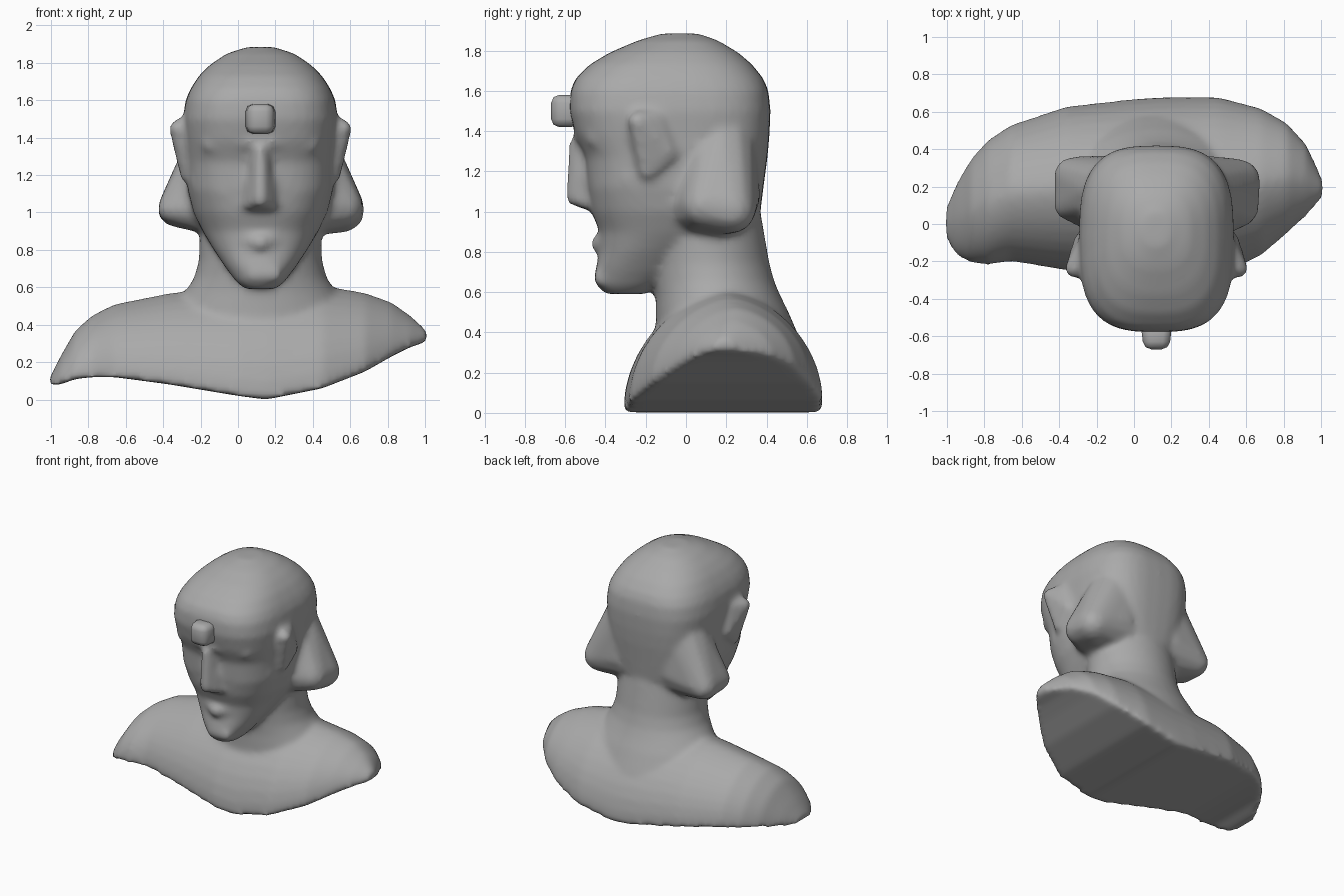
import bpy
import bmesh
from math import sin, cos, pi, copysign
from mathutils import Vector, Matrix

default_cube = bpy.data.objects.get("Cube")
if default_cube:
    bpy.data.objects.remove(default_cube, do_unlink=True)

HEAD_X = 0.12

# One clay colour for the whole sculpture
clay = bpy.data.materials.new("grey_clay")
clay.use_nodes = True
clay_colour = (0.4, 0.4, 0.4, 1)
clay.diffuse_color = clay_colour
clay.node_tree.nodes["Principled BSDF"].inputs["Base Color"].default_value = clay_colour


def signed_power(value, power):
    return copysign(abs(value) ** power, value)


def loft(bm, rings):
    """Join equal-length closed rings with quads and cap both ends."""
    rows = [[bm.verts.new(point) for point in ring] for ring in rings]
    count = len(rows[0])
    faces = [bm.faces.new(rows[0]), bm.faces.new(rows[-1][::-1])]
    for low, high in zip(rows, rows[1:]):
        for i in range(count):
            j = (i + 1) % count
            faces.append(bm.faces.new((low[i], high[i], high[j], low[j])))
    bmesh.ops.recalc_face_normals(bm, faces=faces)


def oval(z, half_width, front, back, power, count=40):
    """Horizontal superellipse on the head axis, running from front to back."""
    middle, depth = (front + back) / 2, (back - front) / 2
    angles = [2 * pi * i / count for i in range(count)]
    return [(HEAD_X + half_width * signed_power(cos(a), 2 / power),
             middle + depth * signed_power(sin(a), 2 / power), z) for a in angles]


def arch(x, front, back, base, top, count=20):
    """Upright half oval with straightened flanks and a flat bottom edge."""
    middle, depth = (front + back) / 2, (back - front) / 2
    angles = [pi * i / count for i in range(count + 1)]
    return [(x, middle - depth * signed_power(cos(a), 1.25), base + (top - base) * sin(a))
            for a in angles]


def blob(bm, balls, mirrored=False):
    """Convex skin around balls given as x offset from the head axis, y, z, radius."""
    side = -1 if mirrored else 1
    part = bmesh.new()
    for x, y, z, radius in balls:
        place = Matrix.Translation(Vector((HEAD_X + side * x, y, z)))
        bmesh.ops.create_icosphere(part, subdivisions=2, radius=radius, matrix=place)
    hull = bmesh.ops.convex_hull(part, input=part.verts[:])
    # Copy the outer skin only, leaving inner faces behind
    skin = [f for f in hull["geom"] if isinstance(f, bmesh.types.BMFace)]
    copies = {v: bm.verts.new(v.co) for v in {v for f in skin for v in f.verts}}
    faces = [bm.faces.new([copies[v] for v in f.verts]) for f in skin]
    bmesh.ops.recalc_face_normals(bm, faces=faces)
    part.free()


def finish(bm, name):
    mesh = bpy.data.meshes.new(name)
    bm.to_mesh(mesh)
    bm.free()
    mesh.materials.append(clay)
    obj = bpy.data.objects.new(name, mesh)
    bpy.context.collection.objects.link(obj)
    return obj


bust = bmesh.new()

# Shoulders: x, front, back, base height, top height
shoulders = [
    (-1.01, -0.07, 0.08, 0.08, 0.11),
    (-0.95, -0.17, 0.22, 0.08, 0.23),
    (-0.87, -0.21, 0.35, 0.11, 0.37),
    (-0.78, -0.22, 0.45, 0.12, 0.45),
    (-0.66, -0.2, 0.53, 0.12, 0.51),
    (-0.36, -0.25, 0.63, 0.08, 0.57),
    (0, -0.31, 0.67, 0.02, 0.6),
    (0.15, -0.31, 0.68, 0, 0.62),
    (0.45, -0.28, 0.68, 0.06, 0.61),
    (0.68, -0.17, 0.62, 0.15, 0.57),
    (0.82, -0.05, 0.54, 0.23, 0.52),
    (0.92, 0.04, 0.43, 0.28, 0.45),
    (1.01, 0.14, 0.24, 0.31, 0.37),
]
loft(bust, [arch(*row) for row in shoulders])

# Neck: height, half width, front, back
neck = [
    (0.2, 0.53, -0.2, 0.62),
    (0.36, 0.5, -0.15, 0.57),
    (0.5, 0.45, -0.15, 0.51),
    (0.58, 0.4, -0.15, 0.47),
    (0.65, 0.355, -0.16, 0.44),
    (0.74, 0.33, -0.17, 0.415),
    (1, 0.32, -0.17, 0.37),
]
loft(bust, [oval(*row, 2) for row in neck])

# Head: height, half width, front, back, squareness
head = [
    (0.59, 0.08, -0.4, -0.2, 2.3),
    (0.63, 0.13, -0.44, -0.13, 2.3),
    (0.71, 0.19, -0.45, -0.02, 2.3),
    (0.8, 0.25, -0.43, 0.06, 2.4),
    (0.9, 0.31, -0.43, 0.25, 2.5),
    (1, 0.36, -0.47, 0.37, 2.6),
    (1.12, 0.39, -0.49, 0.385, 2.8),
    (1.27, 0.4, -0.5, 0.405, 2.9),
    (1.38, 0.405, -0.55, 0.415, 3),
    (1.5, 0.415, -0.58, 0.42, 3),
    (1.6, 0.4, -0.575, 0.41, 3),
    (1.66, 0.375, -0.55, 0.385, 2.9),
    (1.73, 0.33, -0.48, 0.33, 2.8),
    (1.79, 0.27, -0.38, 0.26, 2.6),
    (1.85, 0.18, -0.24, 0.16, 2.4),
    (1.885, 0.07, -0.12, 0.06, 2),
]
loft(bust, [oval(*row) for row in head])

# Nose, lips and chin
blob(bust, [(0, -0.54, 1.34, 0.04), (0, -0.56, 1.07, 0.04),
            (-0.06, -0.49, 1.04, 0.03), (0.06, -0.49, 1.04, 0.03)])
blob(bust, [(-0.1, -0.37, 0.86, 0.05), (0, -0.42, 0.84, 0.055), (0.1, -0.37, 0.86, 0.05)])
blob(bust, [(-0.03, -0.41, 0.67, 0.05), (0.07, -0.41, 0.67, 0.05)])

# Brows, cheekbones and ears on both sides
for mirrored in (False, True):
    blob(bust, [(0.06, -0.51, 1.38, 0.05), (0.26, -0.44, 1.37, 0.06)], mirrored)
    blob(bust, [(0.18, -0.38, 1.12, 0.09), (0.29, -0.27, 1.17, 0.09)], mirrored)
    blob(bust, [(0.44, -0.24, 1.45, 0.05), (0.39, -0.14, 1.46, 0.05),
                (0.4, -0.08, 1.29, 0.04), (0.38, -0.19, 1.2, 0.05)], mirrored)

# Hair lobes flaring behind the jaw, larger on the left
blob(bust, [(0.23, 0.18, 1.36, 0.17), (0.21, 0.05, 1.04, 0.17), (0.21, 0.19, 1.07, 0.18),
            (0.44, 0.09, 1.03, 0.11), (0.44, 0.23, 1.01, 0.12)])
blob(bust, [(0.23, 0.18, 1.34, 0.17), (0.19, 0.06, 1.03, 0.17), (0.2, 0.19, 1.06, 0.18),
            (0.47, 0.1, 1.02, 0.08), (0.45, 0.26, 1.02, 0.1)], mirrored=True)

# Fuse the parts into one soft sculpted surface
bust_object = finish(bust, "bust")
fuse = bust_object.modifiers.new("fuse", "REMESH")
fuse.mode = "VOXEL"
fuse.voxel_size = 0.02
fuse.use_smooth_shade = True
soften = bust_object.modifiers.new("soften", "SMOOTH")
soften.factor = 0.5
soften.iterations = 8

# Rounded knob on the forehead, tapering forwards
knob = bmesh.new()
bmesh.ops.create_cube(knob, size=1, matrix=Matrix.LocRotScale(
    Vector((HEAD_X, -0.6, 1.5)), None, Vector((0.17, 0.14, 0.16))))
for vert in knob.verts:
    if vert.co.y < -0.6:
        vert.co.x = HEAD_X + (vert.co.x - HEAD_X) * 0.8
bmesh.ops.bevel(knob, geom=knob.edges[:], offset=0.04, segments=2, profile=0.5, affect="EDGES")
knob_object = finish(knob, "forehead_knob")
for polygon in knob_object.data.polygons:
    polygon.use_smooth = True
